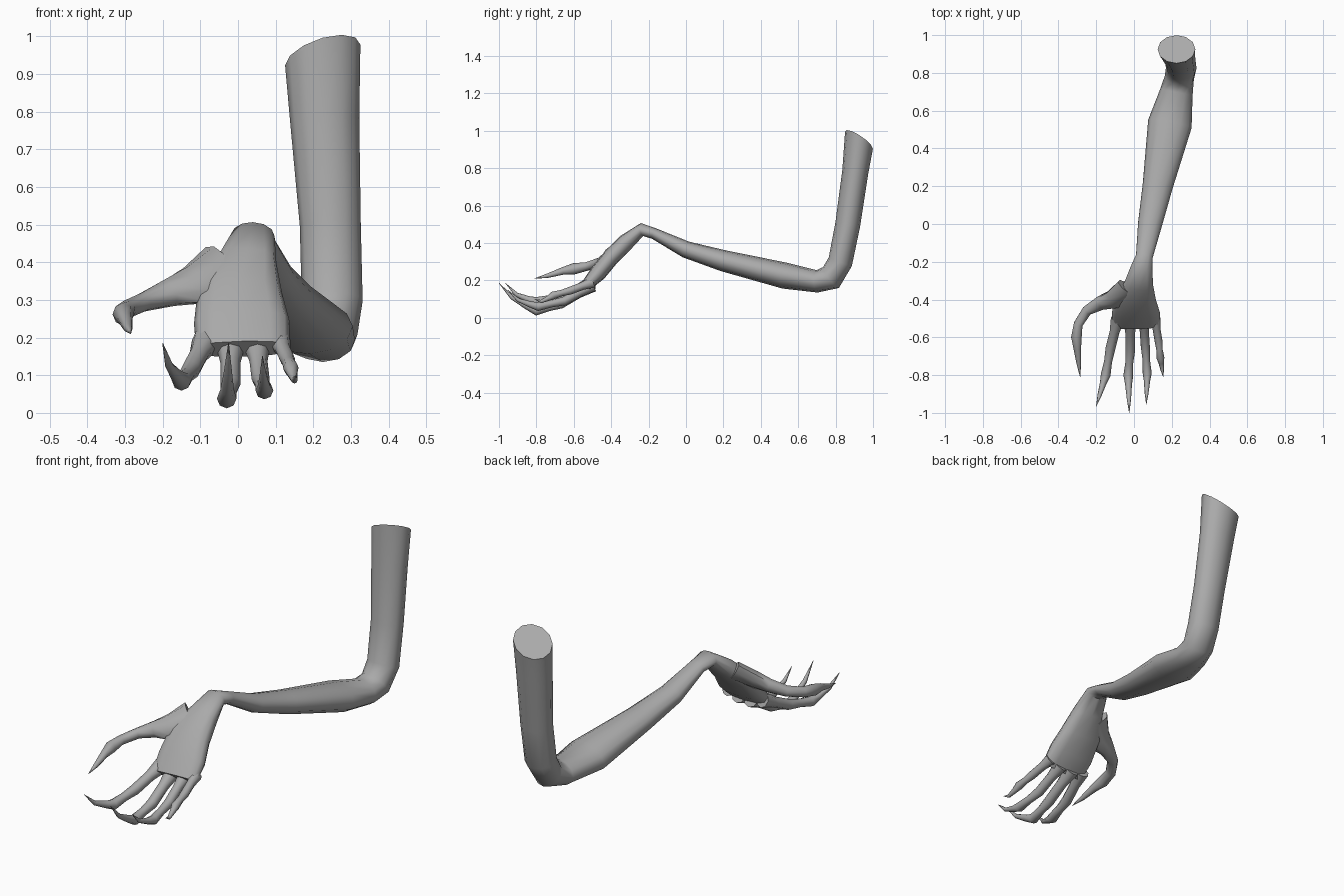
import bpy, bmesh, math
from mathutils import Vector

cube = bpy.data.objects.get("Cube")
if cube:
    bpy.data.objects.remove(cube, do_unlink=True)

skin = bpy.data.materials.new("grey skin")
skin.use_nodes = True
GREY = (0.4, 0.4, 0.4, 1.0)
skin.diffuse_color = GREY
skin.node_tree.nodes["Principled BSDF"].inputs["Base Color"].default_value = GREY


def soften(value, power):
    """Push an ellipse coordinate outward to make a boxier section."""
    return math.copysign(abs(value) ** power, value)


def loft(name, rings, across, sides=10, boxy_from=None, slant=False):
    """Skin a tube through rings of (x, y, z, half width, half thickness)."""
    centres = [Vector(ring[:3]) for ring in rings]
    bm = bmesh.new()
    loops = []
    for i, ring in enumerate(rings):
        before = centres[max(i - 1, 0)]
        after = centres[min(i + 1, len(rings) - 1)]
        # Average the unit directions so that bends are mitred evenly
        tangent = (after - centres[i]).normalized() + (centres[i] - before).normalized()
        tangent.normalize()
        side = (across - tangent * across.dot(tangent)).normalized()
        up = tangent.cross(side)
        power = 0.75 if boxy_from is not None and i >= boxy_from else 1.0
        loop = []
        for k in range(sides):
            angle = math.tau * k / sides
            offset = side * soften(math.cos(angle), power) * ring[3]
            offset += up * soften(math.sin(angle), power) * ring[4]
            if slant and i == 0:
                offset.z += offset.x * 0.25 - offset.y * 0.5
            loop.append(bm.verts.new(centres[i] + offset))
        loops.append(loop)
    for lower, upper in zip(loops, loops[1:]):
        for k in range(sides):
            n = (k + 1) % sides
            bm.faces.new((lower[k], lower[n], upper[n], upper[k]))
    bm.faces.new(loops[0])
    bm.faces.new(loops[-1])
    bmesh.ops.recalc_face_normals(bm, faces=bm.faces)
    mesh = bpy.data.meshes.new(name)
    bm.to_mesh(mesh)
    bm.free()
    mesh.materials.append(skin)
    obj = bpy.data.objects.new(name, mesh)
    bpy.context.collection.objects.link(obj)
    bpy.ops.object.select_all(action="DESELECT")
    obj.select_set(True)
    bpy.context.view_layer.objects.active = obj
    bpy.ops.object.shade_smooth_by_angle(angle=math.radians(60))
    return obj


def finger(name, base, knuckle, pad, tip, size=1.0):
    """A bony finger with two joints and an upturned claw."""
    base, knuckle, pad, tip = map(Vector, (base, knuckle, pad, tip))
    sag = Vector((0, 0, -0.025)) * size
    path = [
        (base, 0.038),
        (base.lerp(knuckle, 0.45), 0.026),
        (knuckle, 0.026),
        (knuckle.lerp(pad, 0.5), 0.021),
        (pad, 0.026),
        (pad.lerp(tip, 0.25) + sag * 0.5, 0.018),
        (pad.lerp(tip, 0.65) + sag, 0.011),
        (tip, 0.001),
    ]
    rings = [(*point, r * size, r * size) for point, r in path]
    loft(name, rings, Vector((1, 0, 0)), sides=8)


# Arm and palm: shoulder cut, elbow, forearm, wrist, knuckle row
loft("arm_and_palm", [
    (0.225, 0.925, 0.95, 0.1, 0.075),
    (0.23, 0.905, 0.78, 0.092, 0.07),
    (0.245, 0.865, 0.5, 0.081, 0.067),
    (0.25, 0.825, 0.3, 0.081, 0.066),
    (0.24, 0.775, 0.215, 0.078, 0.07),
    (0.225, 0.7, 0.195, 0.087, 0.06),
    (0.19, 0.53, 0.225, 0.117, 0.07),
    (0.125, 0.2, 0.305, 0.08, 0.057),
    (0.085, 0, 0.365, 0.064, 0.045),
    (0.055, -0.17, 0.45, 0.045, 0.03),
    (0.04, -0.235, 0.472, 0.058, 0.035),
    (0.025, -0.32, 0.405, 0.078, 0.045),
    (0.005, -0.4, 0.325, 0.112, 0.045),
    (0.01, -0.47, 0.24, 0.127, 0.045),
    (0.013, -0.535, 0.17, 0.124, 0.03),
], Vector((1, 0, 0)), sides=12, boxy_from=11, slant=True)

# Thumb: fleshy base that curves round into a claw
loft("thumb", [
    (-0.03, -0.34, 0.385, 0.085, 0.04),
    (-0.11, -0.4, 0.34, 0.066, 0.038),
    (-0.18, -0.42, 0.32, 0.042, 0.033),
    (-0.25, -0.46, 0.295, 0.026, 0.028),
    (-0.295, -0.53, 0.275, 0.024, 0.026),
    (-0.305, -0.6, 0.262, 0.03, 0.028),
    (-0.3, -0.66, 0.25, 0.02, 0.02),
    (-0.292, -0.74, 0.225, 0.012, 0.012),
    (-0.285, -0.81, 0.21, 0.001, 0.001),
], Vector((0, -0.65, -0.75)), sides=8)

# Fingers: base, knuckle, pad and claw tip
finger("index_finger", (-0.085, -0.5, 0.19), (-0.125, -0.66, 0.115),
       (-0.15, -0.8, 0.085), (-0.2, -0.965, 0.185))
finger("middle_finger", (-0.02, -0.5, 0.175), (-0.02, -0.67, 0.075),
       (-0.03, -0.8, 0.038), (-0.025, -1, 0.185))
finger("ring_finger", (0.05, -0.5, 0.175), (0.06, -0.65, 0.09),
       (0.07, -0.79, 0.06), (0.065, -0.955, 0.15), 0.92)
finger("little_finger", (0.11, -0.5, 0.19), (0.13, -0.62, 0.145),
       (0.14, -0.71, 0.12), (0.155, -0.81, 0.1), 0.8)
